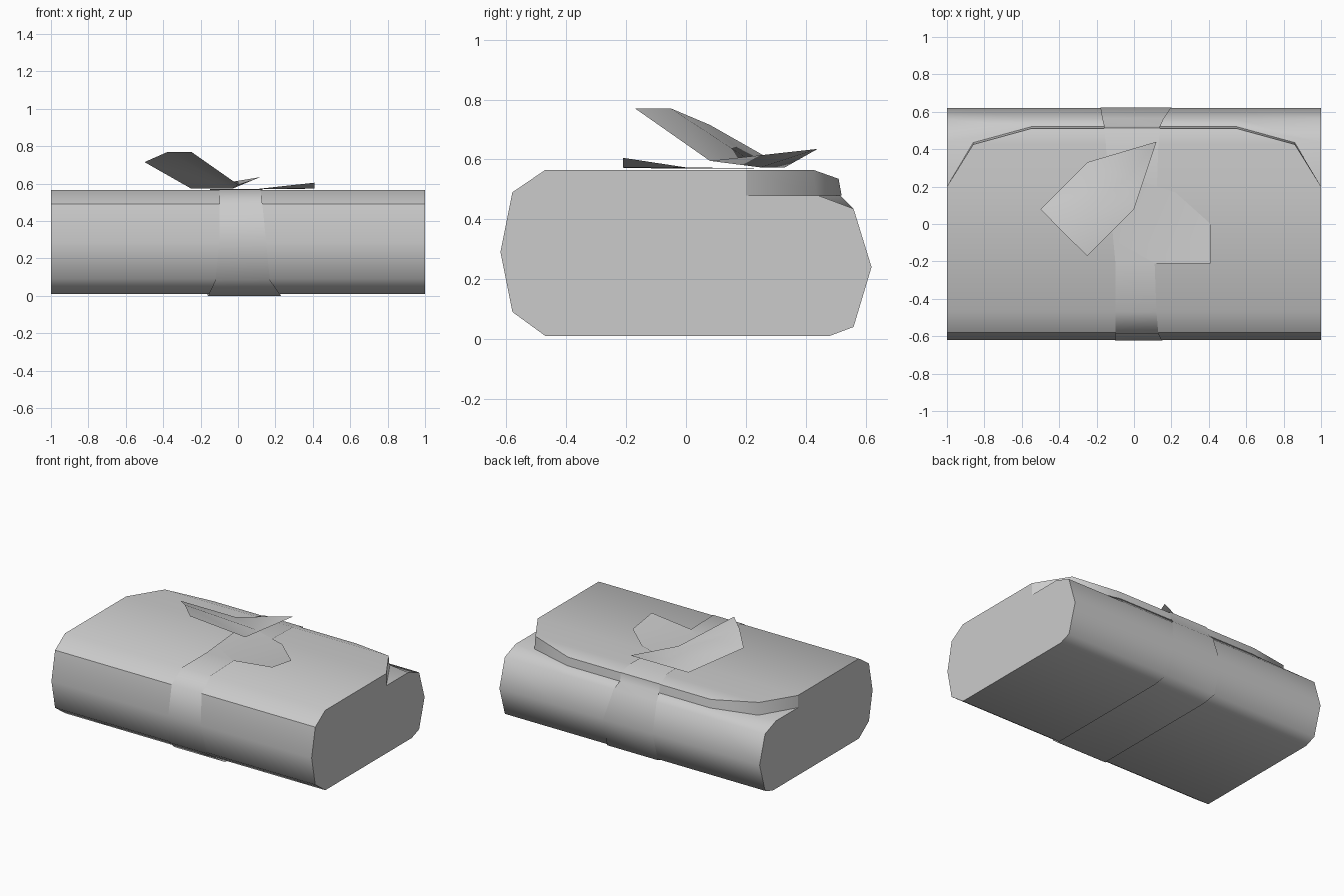
import bpy, bmesh
from mathutils import Vector

cube = bpy.data.objects.get("Cube")
if cube:
    bpy.data.objects.remove(cube, do_unlink=True)

cloth = bpy.data.materials.new("pale grey cloth")
cloth.use_nodes = True
GREY = (0.6, 0.6, 0.6, 1)
cloth.diffuse_color = GREY
cloth.node_tree.nodes["Principled BSDF"].inputs["Base Color"].default_value = GREY


def make(name, verts, faces, sharp=1.0, crease=None, closed=True):
    """Mesh object, smooth except for steep edges and an optional crease."""
    bm = bmesh.new()
    vs = [bm.verts.new(v) for v in verts]
    for f in faces:
        bm.faces.new([vs[i] for i in f])
    if closed:
        bmesh.ops.recalc_face_normals(bm, faces=bm.faces)
    for f in bm.faces:
        f.smooth = True
    for e in bm.edges:
        steep = e.calc_face_angle(0) > sharp
        e.smooth = not (steep or (crease and all(crease(v.co) for v in e.verts)))
    mesh = bpy.data.meshes.new(name)
    bm.to_mesh(mesh)
    bm.free()
    mesh.materials.append(cloth)
    ob = bpy.data.objects.new(name, mesh)
    bpy.context.collection.objects.link(ob)
    return ob


def strips(rows, n):
    """Quads joining consecutive closed rings of n points."""
    return [(r * n + i, r * n + (i + 1) % n, (r + 1) * n + (i + 1) % n, (r + 1) * n + i)
            for r in range(rows - 1) for i in range(n)]


# Bundle: rounded section lofted along x, with a low ledge under the flap
def section(ledge):
    return [(0.2, 0.565), (-0.47, 0.565), (-0.58, 0.49), (-0.62, 0.29), (-0.58, 0.09),
            (-0.47, 0.01), (0.48, 0.01), (0.56, 0.04), (0.62, 0.24), (0.56, 0.435),
            (ledge, 0.48), (0.2, 0.48)]


stations = [(-1, 0.44), (-0.55, 0.515), (0.55, 0.515), (1, 0.44)]
n = len(section(0))
verts = [(x, y, z) for x, ledge in stations for y, z in section(ledge)]
faces = strips(len(stations), n) + [tuple(range(n)), tuple(range(3 * n, 4 * n))]
make("bundle", verts, faces, crease=lambda c: c.y < -0.57 and c.z > 0.4)

# Flap: chamfered sheet folded over the back
half = [(1, 0.2, 0.565), (0.86, 0.425, 0.565), (0.55, 0.51, 0.535)]
top = half + [(-x, y, z) for x, y, z in reversed(half)]
low = [(x, y + (0.01 if y > 0.3 else 0), 0.48) for x, y, z in top]
walls = [(i, i + 1, i + 7, i + 6) for i in range(5)]
flap = [(0, 1, 4, 5), (1, 2, 3, 4), (6, 7, 8, 9, 10, 11), (0, 5, 11, 6)]
make("flap", top + low, flap + walls, sharp=0.9)

# Band: loop around the bundle, each row is y, z, left edge, right edge
rows = [(-0.2, 0.569, -0.1, 0.11), (-0.47, 0.569, -0.1, 0.12), (-0.585, 0.494, -0.1, 0.13),
        (-0.624, 0.29, -0.1, 0.15), (-0.585, 0.086, -0.12, 0.17), (-0.47, 0.0, -0.16, 0.23),
        (0.48, 0.0, -0.16, 0.23), (0.565, 0.035, -0.18, 0.21), (0.624, 0.24, -0.18, 0.2),
        (0.565, 0.44, -0.17, 0.16), (0.524, 0.485, -0.16, 0.14), (0.514, 0.539, -0.16, 0.14),
        (0.42, 0.57, -0.15, 0.13), (0.12, 0.569, -0.13, 0.12)]
verts = [(x, y, z) for y, z, a, b in rows for x in (a, b)]
m = len(rows)
faces = [(2 * i, 2 * i + 1, (2 * i + 3) % (2 * m), (2 * i + 2) % (2 * m)) for i in range(m)]
make("band", verts, faces)

# Low ribbon end, lying to the front
make("low_ribbon",
     [(-0.03, 0.25, 0.57), (-0.08, -0.1, 0.57), (0.11, -0.21, 0.572), (0.41, -0.21, 0.605),
      (0.41, 0, 0.573), (0.22, 0.17, 0.571)],
     [(0, 1, 2, 5), (2, 3, 4, 5)], closed=False)

# Raised ribbon end, folded up from the knot
make("raised_ribbon",
     [(-0.5, 0.08, 0.715), (-0.375, -0.05, 0.77), (-0.25, -0.17, 0.77), (0, 0.08, 0.595),
      (-0.03, 0.25, 0.573), (-0.25, 0.33, 0.573), (0.12, 0.44, 0.635)],
     [(0, 1, 4, 5), (1, 2, 3, 4), (4, 3, 6), (4, 6, 5)], closed=False)
